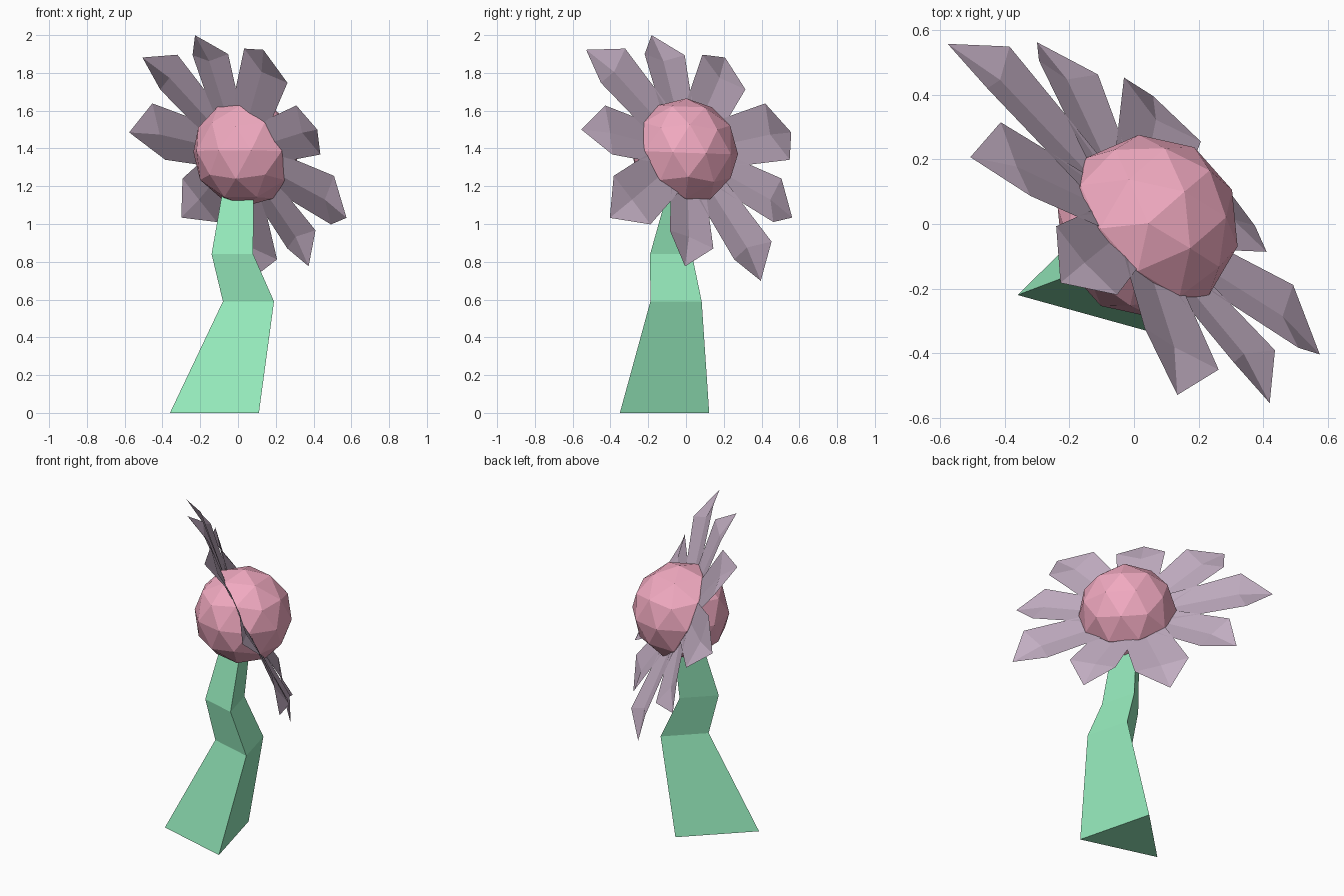
import bpy, math
from mathutils import Vector, Matrix

if "Cube" in bpy.data.objects:
    bpy.data.objects.remove(bpy.data.objects["Cube"])


def material(name, rgb):
    m = bpy.data.materials.new(name)
    m.diffuse_color = (*rgb, 1)
    m.use_nodes = True
    m.node_tree.nodes["Principled BSDF"].inputs["Base Color"].default_value = m.diffuse_color
    return m


def mesh_object(name, verts, faces, mat):
    me = bpy.data.meshes.new(name)
    me.from_pydata(verts, [], faces)
    me.materials.append(mat)
    ob = bpy.data.objects.new(name, me)
    bpy.context.collection.objects.link(ob)
    return ob


green = material("stem_green", (0.30, 0.82, 0.50))
pink = material("centre_pink", (0.88, 0.40, 0.53))
mauve = material("petal_mauve", (0.55, 0.43, 0.55))

# Stem: three-sided bent and tapering prism, (centre x, centre y, z, radius)
levels = [(-0.087, -0.149, 0.0, 0.282), (0.077, -0.073, 0.59, 0.162),
          (-0.012, -0.096, 0.84, 0.132), (0.022, 0.0, 1.30, 0.085)]
verts, faces = [], [(2, 1, 0)]
for x, y, z, r in levels:
    for k in range(3):
        a = math.radians(194.5 + 120 * k)
        verts.append((x + r * math.cos(a), y + r * math.sin(a), z))
for i in range(len(levels) - 1):
    for k in range(3):
        a, b = 3 * i + k, 3 * i + (k + 1) % 3
        faces.append((a, b, b + 3, a + 3))
n = 3 * (len(levels) - 1)
faces.append((n, n + 1, n + 2))
mesh_object("stem", verts, faces, green)

# Flower frame: tilted plane with its axis along the normal
normal = Vector((0.673, 0.609, 0.419)).normalized()
first = Vector((-0.222, -0.18, 0.626))
first = (first - normal * first.dot(normal)).normalized()
side = normal.cross(first)
frame = Matrix((first, side, normal)).transposed().to_4x4()
frame.translation = (-0.003, 0.0, 1.374)

# Flower centre: faceted ball
bpy.ops.mesh.primitive_ico_sphere_add(subdivisions=2, radius=0.285)
ball = bpy.context.object
ball.name = "flower_centre"
ball.matrix_world = Matrix.Translation((0.042, -0.008, 1.38)) @ frame.to_3x3().to_4x4()
ball.data.materials.append(pink)

# Petals: creased unit petal, scaled copies turned round the axis
petal_verts = [(0.22, -0.155, 0.03), (0.22, 0, 0.02), (0.22, 0.155, 0.03),
               (0.80, -0.206, 0.078), (0.76, 0, 0.045), (0.80, 0.206, 0.078),
               (1.0, 0, 0.0)]
petal_faces = [(0, 3, 4, 1), (1, 4, 5, 2), (3, 6, 4), (4, 6, 5)]
lengths = [0.689, 0.774, 0.708, 0.783, 0.707, 0.785, 0.721, 0.807, 0.744]
for i, size in enumerate(lengths):
    petal = mesh_object(f"petal_{i + 1}", petal_verts, petal_faces, mauve)
    petal.matrix_world = (frame @ Matrix.Rotation(math.radians(40 * i), 4, 'Z')
                          @ Matrix.Scale(size, 4))
